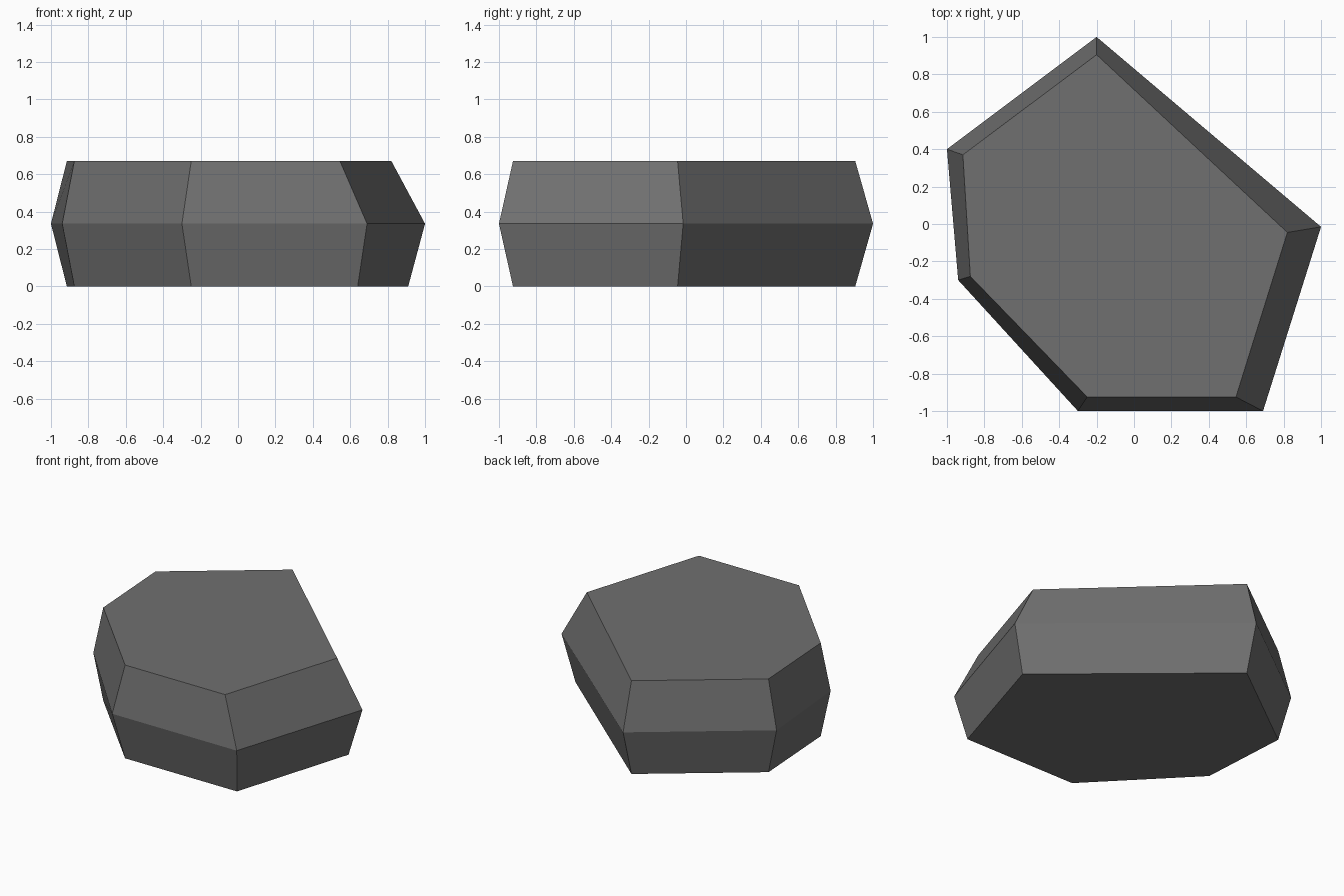
import bpy
import bmesh

# Remove the default cube
cube = bpy.data.objects.get("Cube")
if cube:
    bpy.data.objects.remove(cube, do_unlink=True)

# Stone colour
stone = bpy.data.materials.new("dark_grey_stone")
stone.use_nodes = True
colour = (0.16, 0.16, 0.16, 1)
stone.diffuse_color = colour
stone.node_tree.nodes["Principled BSDF"].inputs["Base Color"].default_value = colour

# Outlines of the slab, counter-clockwise, from the base up
base = [(-0.2, 0.905), (-0.915, 0.37), (-0.875, -0.28),
        (-0.25, -0.925), (0.64, -0.925), (0.91, -0.045)]
waist = [(-0.2, 1), (-1, 0.4), (-0.94, -0.3),
         (-0.3, -1), (0.69, -1), (1, -0.015)]
# The top matches the base, but is cut further in on the +x side
top = base[:4] + [(0.545, -0.925), (0.82, -0.045)]

bm = bmesh.new()
rings = [[bm.verts.new((x, y, z)) for x, y in outline]
         for outline, z in ((base, 0), (waist, 0.335), (top, 0.67))]

# Sloped sides
for low, high in zip(rings, rings[1:]):
    for i in range(len(low)):
        j = (i + 1) % len(low)
        bm.faces.new((low[i], low[j], high[j], high[i]))

# Flat top and underside
bm.faces.new(rings[-1])
bm.faces.new(rings[0][::-1])
bmesh.ops.recalc_face_normals(bm, faces=bm.faces)

mesh = bpy.data.meshes.new("stone_slab")
bm.to_mesh(mesh)
bm.free()
mesh.materials.append(stone)
slab = bpy.data.objects.new("stone_slab", mesh)
bpy.context.collection.objects.link(slab)
